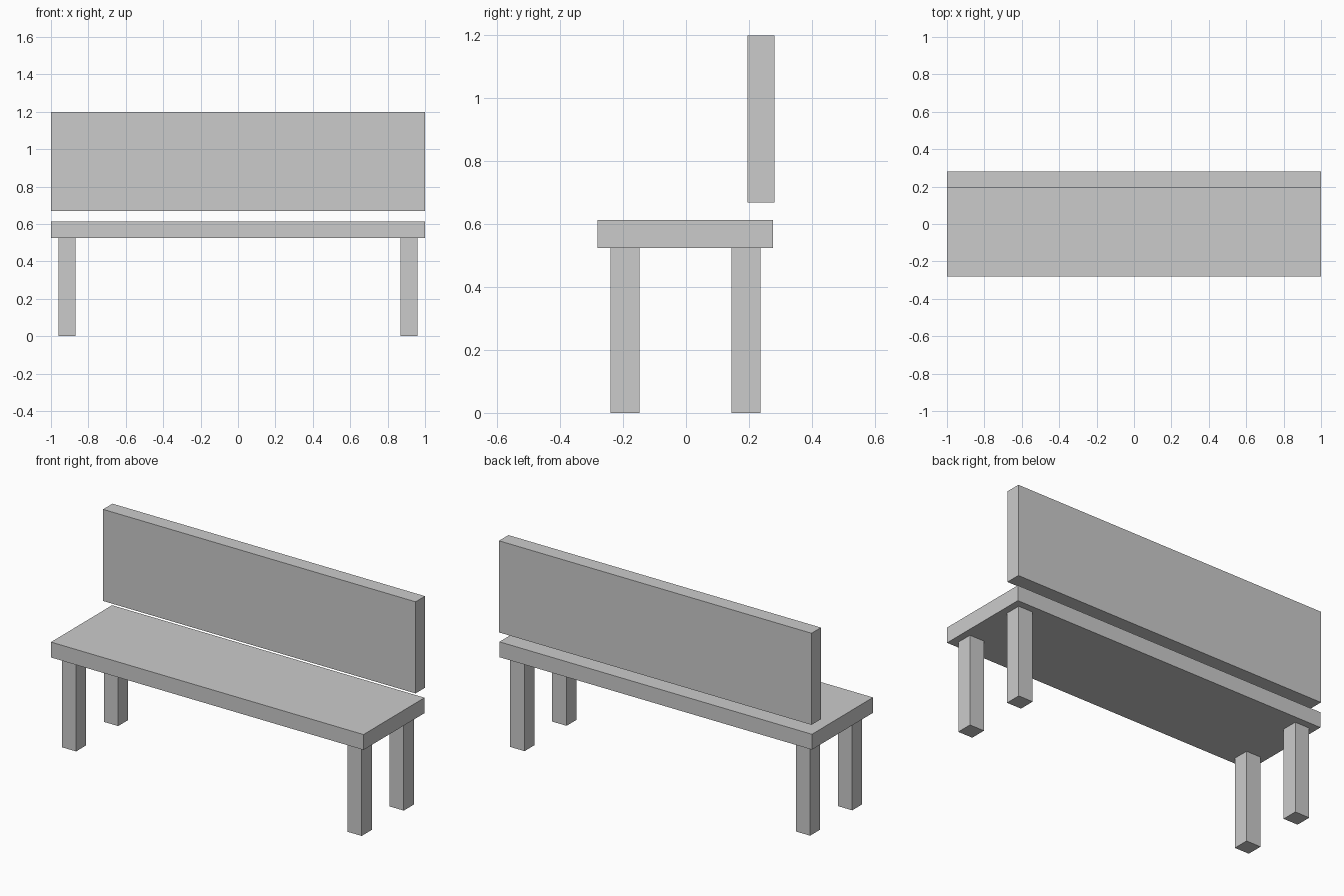
import bpy

# Remove the default cube
cube = bpy.data.objects.get("Cube")
if cube:
    bpy.data.objects.remove(cube, do_unlink=True)

# Single plain grey
GREY = (0.6, 0.6, 0.6, 1.0)
grey = bpy.data.materials.new("light_grey")
grey.use_nodes = True
grey.diffuse_color = GREY
grey.node_tree.nodes["Principled BSDF"].inputs["Base Color"].default_value = GREY


def box(name, low, high):
    """Add a box spanning two opposite corners."""
    centre = [(a + b) / 2 for a, b in zip(low, high)]
    size = [b - a for a, b in zip(low, high)]
    bpy.ops.mesh.primitive_cube_add(size=1, location=centre)
    obj = bpy.context.object
    obj.name = name
    obj.scale = size
    bpy.ops.object.transform_apply(location=False, rotation=False, scale=True)
    obj.data.materials.append(grey)
    return obj


SEAT_BOTTOM = 0.524

# Seat slab and floating backrest
box("seat", (-1, -0.281, SEAT_BOTTOM), (1, 0.277, 0.613))
box("backrest", (-1, 0.195, 0.669), (1, 0.281, 1.199))

# Four square legs
LEG = 0.092
for depth, y in (("front", -0.194), ("back", 0.19)):
    for side, x in (("left", 0.914), ("right", -0.914)):
        box(f"{depth}_{side}_leg",
            (x - LEG / 2, y - LEG / 2, 0),
            (x + LEG / 2, y + LEG / 2, SEAT_BOTTOM))
